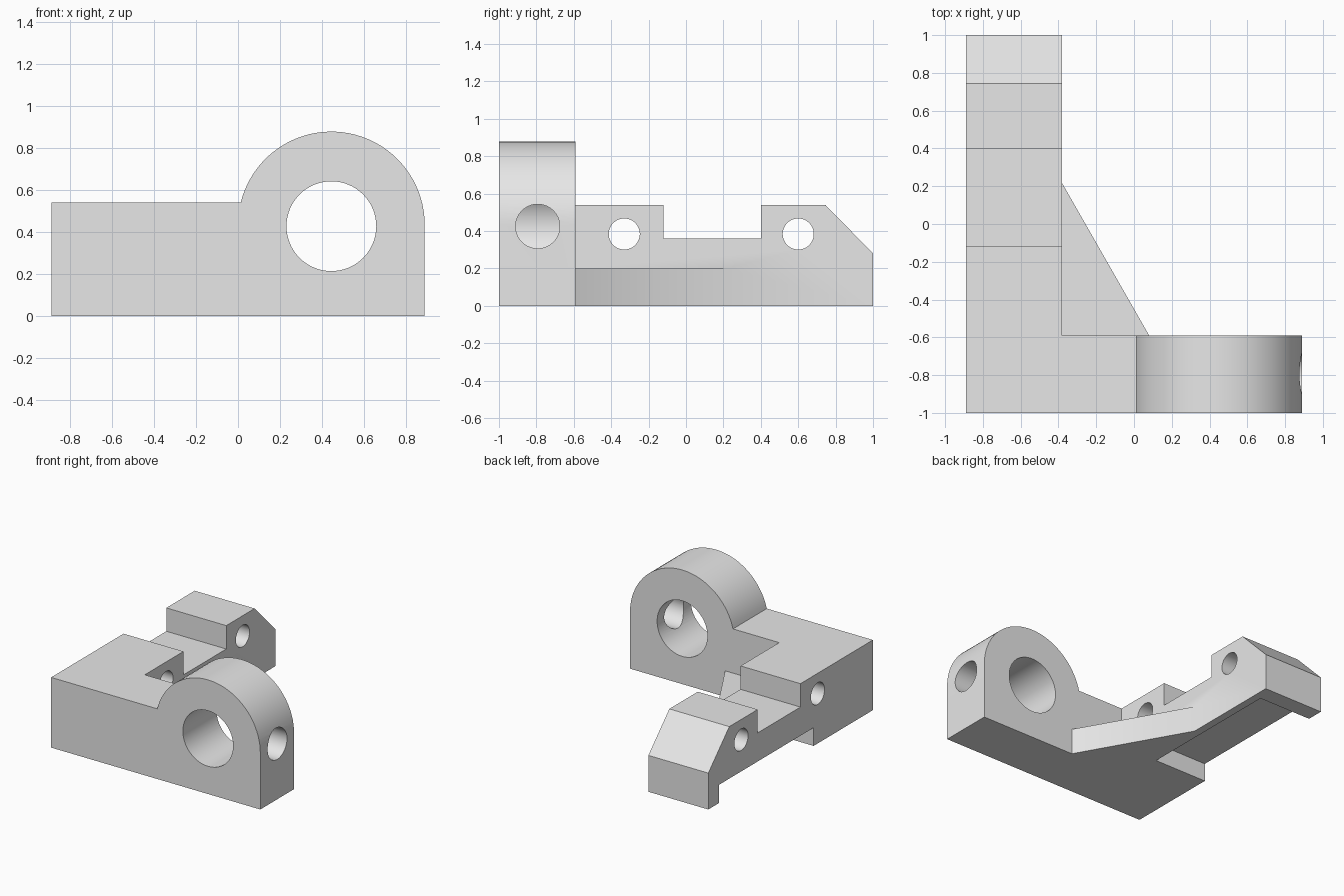
import bpy
import bmesh
from math import pi, sin, cos, asin, radians

cube = bpy.data.objects.get("Cube")
if cube:
    bpy.data.objects.remove(cube, do_unlink=True)

grey = bpy.data.materials.new("plain grey")
grey.use_nodes = True
grey.diffuse_color = (0.8, 0.8, 0.8, 1)
grey.node_tree.nodes["Principled BSDF"].inputs["Base Color"].default_value = (0.8, 0.8, 0.8, 1)


def prism(name, outline, axis, lo, hi):
    """Extrude a 2D outline along an axis; the outline uses the other two axes in order."""
    place = {"x": lambda a, b, t: (t, a, b),
             "y": lambda a, b, t: (a, t, b),
             "z": lambda a, b, t: (a, b, t)}[axis]
    bm = bmesh.new()
    ends = [[bm.verts.new(place(a, b, t)) for a, b in outline] for t in (lo, hi)]
    for end in ends:
        bm.faces.new(end)
    n = len(outline)
    for i in range(n):
        j = (i + 1) % n
        bm.faces.new((ends[0][i], ends[0][j], ends[1][j], ends[1][i]))
    bmesh.ops.recalc_face_normals(bm, faces=bm.faces)
    mesh = bpy.data.meshes.new(name)
    bm.to_mesh(mesh)
    bm.free()
    mesh.materials.append(grey)
    obj = bpy.data.objects.new(name, mesh)
    bpy.context.collection.objects.link(obj)
    return obj


def arc(a, b, r, start, end, steps):
    return [(a + r * cos(start + (end - start) * i / steps),
             b + r * sin(start + (end - start) * i / steps)) for i in range(steps + 1)]


def circle(a, b, r, steps=64):
    return arc(a, b, r, 0, 2 * pi, steps)[:-1]


def combine(target, other, operation):
    mod = target.modifiers.new("combine", "BOOLEAN")
    mod.operation = operation
    mod.solver = "EXACT"
    mod.object = other
    bpy.context.view_layer.objects.active = target
    bpy.ops.object.modifier_apply(modifier=mod.name)
    bpy.data.objects.remove(other, do_unlink=True)


SIDE, INNER, PLATE_BACK, DECK = 0.89, -0.38, -0.59, 0.54
EYE_X, EYE_Z, EYE_R = 0.445, 0.433, 0.445

# Front plate with the rounded eye
meet = pi - asin((DECK - EYE_Z) / EYE_R)
plate = [(-SIDE, 0), (SIDE, 0)] + arc(EYE_X, EYE_Z, EYE_R, 0, meet, 40) + [(-SIDE, DECK)]
bracket = prism("bracket", plate, "y", -1, PLATE_BACK)

# Long arm with a saddle on top and a sloped end
arm = [(-1, 0), (1, 0), (1, 0.28), (0.745, DECK), (0.4, DECK),
       (0.4, 0.36), (-0.12, 0.36), (-0.12, DECK), (-1, DECK)]
combine(bracket, prism("arm", arm, "x", -SIDE, INNER), "UNION")

# Low triangular gusset in the inner corner, sunk into both walls
gusset = [(INNER, 0.215), (INNER - 0.1, 0.215), (INNER - 0.1, PLATE_BACK - 0.1),
          (0.08, PLATE_BACK - 0.1), (0.08, PLATE_BACK)]
combine(bracket, prism("gusset", gusset, "z", 0, 0.2), "UNION")

# Underside pocket, open on the outer side
pocket = [(-1, -0.28), (-0.44, -0.28), (-0.44, 0.87), (-1, 0.87)]
combine(bracket, prism("pocket", pocket, "z", -0.1, 0.14), "DIFFERENCE")

# Eye bore, side hole into the bore, and two cross holes in the arm
combine(bracket, prism("bore", circle(EYE_X, 0.427, 0.214), "y", -1.2, -0.4), "DIFFERENCE")
combine(bracket, prism("side_hole", circle(-0.793, 0.425, 0.118), "x", EYE_X, 1.1), "DIFFERENCE")
for y in (-0.33, 0.6):
    combine(bracket, prism("cross_hole", circle(y, 0.384, 0.083, 48), "x", -1.1, -0.2), "DIFFERENCE")

# Merge coplanar faces and smooth the round walls
bm = bmesh.new()
bm.from_mesh(bracket.data)
bmesh.ops.remove_doubles(bm, verts=bm.verts, dist=0.0001)
bmesh.ops.dissolve_limit(bm, angle_limit=0.01, verts=bm.verts, edges=bm.edges)
bm.to_mesh(bracket.data)
bm.free()
bpy.ops.object.select_all(action="DESELECT")
bracket.select_set(True)
bpy.context.view_layer.objects.active = bracket
bpy.ops.object.shade_smooth_by_angle(angle=radians(30))
